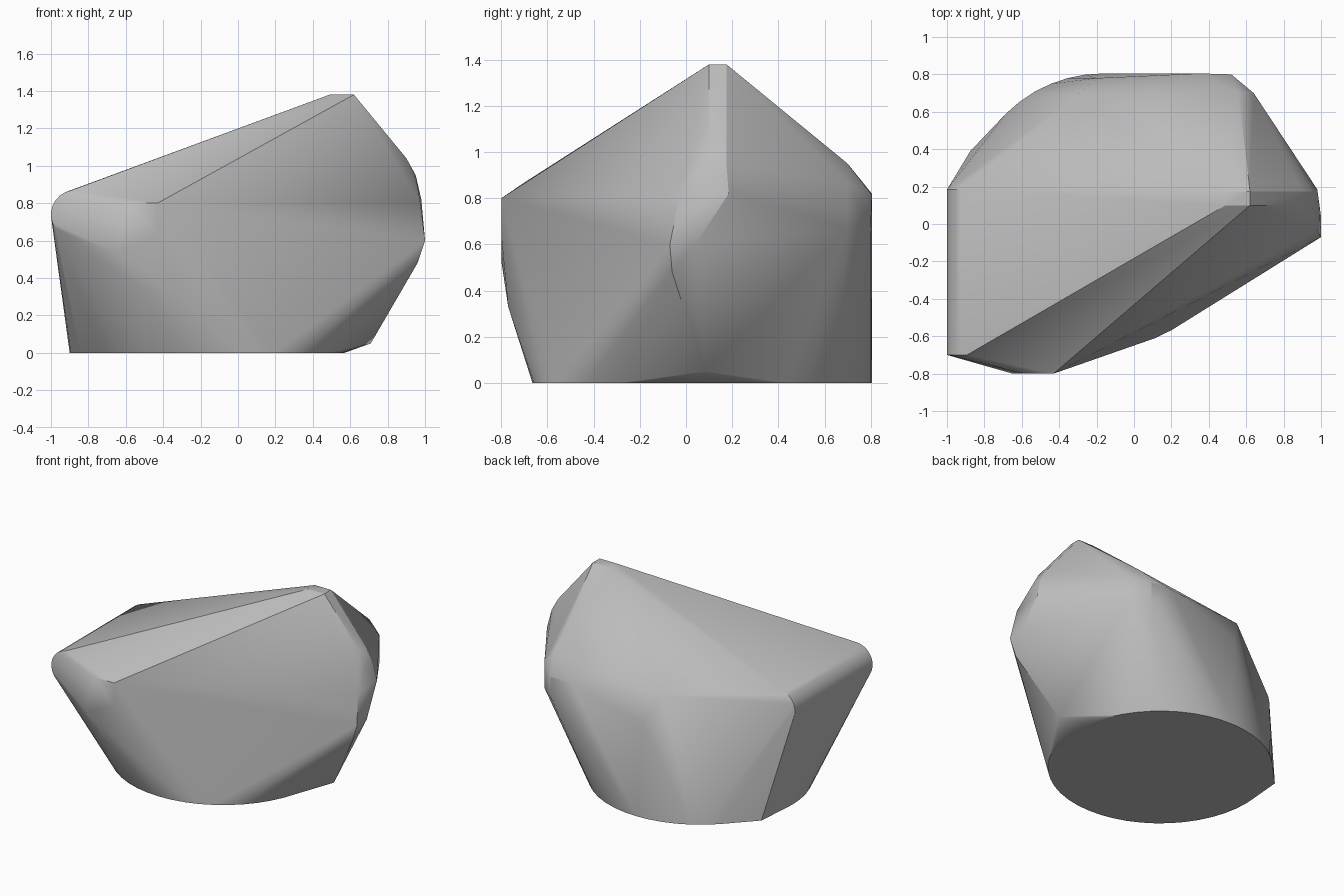
import bpy
import bmesh
from math import cos, sin, radians, tau

# Remove the default object only
default_object = bpy.data.objects.get("Cube")
if default_object:
    bpy.data.objects.remove(default_object, do_unlink=True)


def make_material(name, colour):
    """One flat colour, shown in the viewport and in a render."""
    material = bpy.data.materials.new(name)
    material.use_nodes = True
    material.diffuse_color = colour
    shader = material.node_tree.nodes["Principled BSDF"]
    shader.inputs["Base Color"].default_value = colour
    shader.inputs["Roughness"].default_value = 0.9
    return material


def arc(centre, radius, start, end, steps):
    """Points along a circular arc, angles in degrees."""
    for step in range(steps + 1):
        angle = radians(start + (end - start) * step / steps)
        yield centre[0] + radius * cos(angle), centre[1] + radius * sin(angle)


def bar(profile, y_front, y_back):
    """Sweep an x-z profile along y and return both ends."""
    return [(x, y, z) for x, z in profile for y in (y_front, y_back)]


# Round flat foot of the boulder, with one chipped corner on each side
foot_rim = [(x, y, 0) for x, y in arc((-0.165, 0.07), 0.735, 0, 352.5, 47)]
foot_chips = [(-0.875, 0.39, 0), (0.71, 0.08, 0.05)]

# Short flat crest at the highest point
crest = bar([(0.49, 1.38), (0.62, 1.38)], 0.1, 0.175)

# Long rounded edge on the low end
low_edge = bar(arc((-0.87, 0.74), 0.13, 100, 215, 8), -0.7, 0.185)

# Rounded nose below the crest
nose = bar([(0.9, 1.04), (0.95, 0.95)], 0.1, 0.175)
nose += [(0.98, 0.185, 0.82), (0.975, -0.03, 0.8), (1, 0.04, 0.6),
         (1, -0.07, 0.6), (0.96, -0.06, 0.48)]

# Bulging front corner
front_corner = [(-0.59, -0.8, 0.8), (-0.43, -0.8, 0.8), (-0.43, -0.8, 0.64),
                (-0.65, -0.8, 0.53), (-0.5, -0.77, 0.33), (-0.35, -0.77, 0.33)]

# Chamfered back shoulder
back_shoulder = [(0.56, 0.7, 0.95), (0.64, 0.7, 0.86), (0.64, 0.7, 0.67),
                 (0.52, 0.8, 0.82), (0.52, 0.8, 0.67), (0.35, 0.805, 0.82),
                 (-0.3, 0.69, 0.86), (-0.2, 0.78, 0.67)]

# Wrap all the parts in one convex skin
bm = bmesh.new()
for part in (foot_rim, foot_chips, crest, low_edge, nose, front_corner, back_shoulder):
    for point in part:
        bm.verts.new(point)
hull = bmesh.ops.convex_hull(bm, input=bm.verts[:])
inside = set(hull["geom_interior"]) | set(hull["geom_unused"])
loose = [item for item in inside if isinstance(item, bmesh.types.BMVert)]
bmesh.ops.delete(bm, geom=loose, context="VERTS")
bmesh.ops.dissolve_limit(bm, angle_limit=radians(0.5), verts=bm.verts[:], edges=bm.edges[:])
bmesh.ops.recalc_face_normals(bm, faces=bm.faces[:])

# Boulder object with soft shading across shallow edges
mesh = bpy.data.meshes.new("boulder")
bm.to_mesh(mesh)
bm.free()
mesh.materials.append(make_material("stone grey", (0.5, 0.5, 0.5, 1)))
boulder = bpy.data.objects.new("boulder", mesh)
bpy.context.collection.objects.link(boulder)
bpy.ops.object.select_all(action="DESELECT")
boulder.select_set(True)
bpy.context.view_layer.objects.active = boulder
bpy.ops.object.shade_smooth_by_angle(angle=radians(30))
